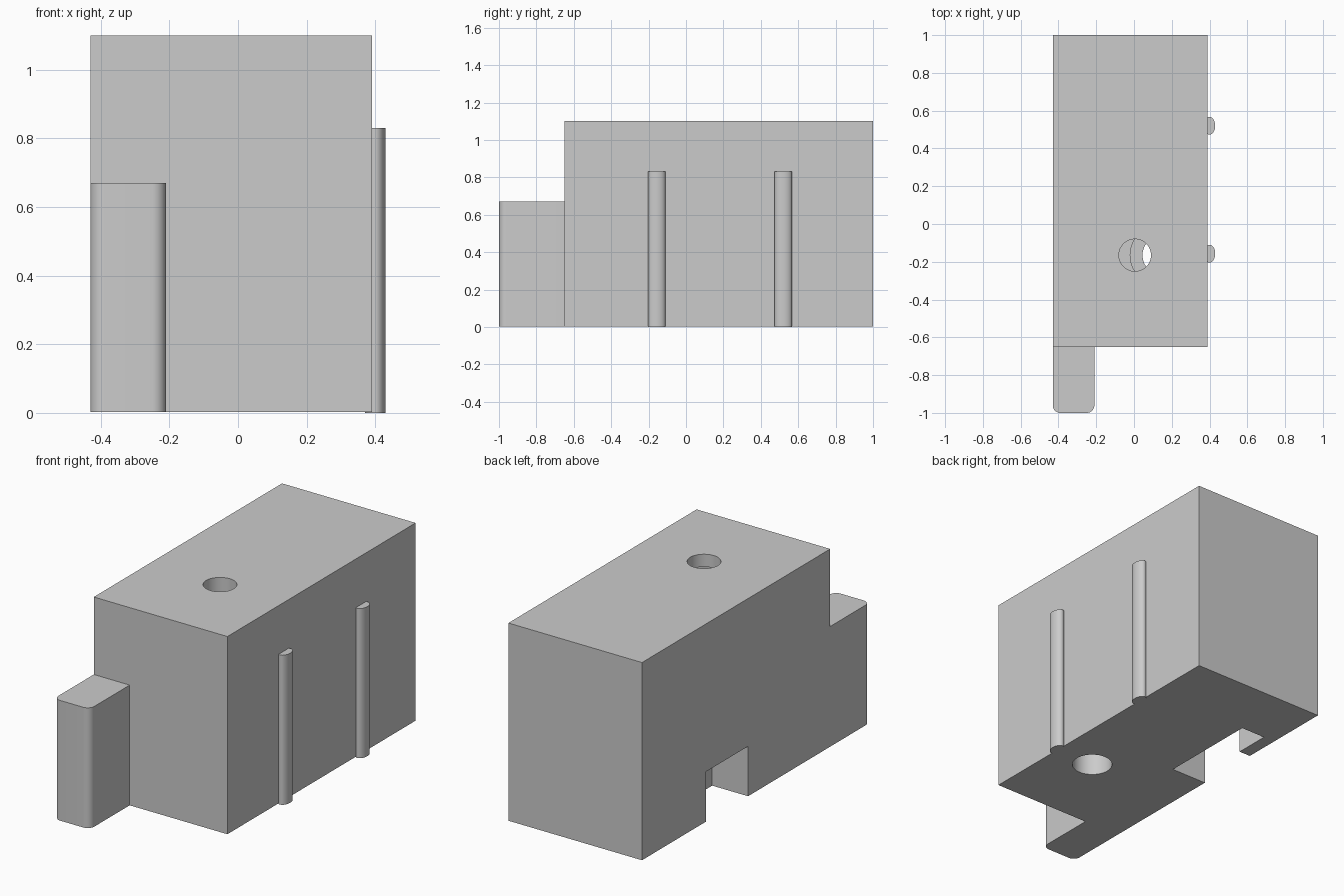
import bpy
import bmesh
import math

cube = bpy.data.objects.get("Cube")
if cube:
    bpy.data.objects.remove(cube, do_unlink=True)

grey = bpy.data.materials.new("plain_grey")
grey.use_nodes = True
COLOUR = (0.6, 0.6, 0.6, 1)
grey.diffuse_color = COLOUR
grey.node_tree.nodes["Principled BSDF"].inputs["Base Color"].default_value = COLOUR


def prism(name, outline, z0, z1):
    """Upright solid from a counter-clockwise outline."""
    bm = bmesh.new()
    face = bm.faces.new([bm.verts.new((x, y, z0)) for x, y in outline])
    top = bmesh.ops.extrude_face_region(bm, geom=[face])["geom"]
    verts = [v for v in top if isinstance(v, bmesh.types.BMVert)]
    bmesh.ops.translate(bm, verts=verts, vec=(0, 0, z1 - z0))
    bmesh.ops.recalc_face_normals(bm, faces=bm.faces)
    mesh = bpy.data.meshes.new(name)
    bm.to_mesh(mesh)
    bm.free()
    mesh.materials.append(grey)
    obj = bpy.data.objects.new(name, mesh)
    bpy.context.collection.objects.link(obj)
    return obj


def arc(cx, cy, rx, ry, start=0, end=360, steps=64):
    """Points on an elliptical arc, angles in degrees."""
    count = steps if end - start == 360 else steps + 1
    angles = [math.radians(start + (end - start) * i / steps) for i in range(count)]
    return [(cx + rx * math.cos(a), cy + ry * math.sin(a)) for a in angles]


def activate(obj):
    bpy.ops.object.select_all(action="DESELECT")
    obj.select_set(True)
    bpy.context.view_layer.objects.active = obj


def cut(obj, cutter):
    cutter.hide_render = True
    mod = obj.modifiers.new("cut", "BOOLEAN")
    mod.operation = "DIFFERENCE"
    mod.solver = "EXACT"
    mod.object = cutter
    activate(obj)
    bpy.ops.object.modifier_apply(modifier=mod.name)
    bpy.data.objects.remove(cutter, do_unlink=True)


def smooth(obj):
    activate(obj)
    bpy.ops.object.shade_smooth_by_angle(angle=math.radians(30))


LEFT, RIGHT, FRONT, BACK = -0.43, 0.39, -0.65, 1.0
BASE, TOP = 0.003, 1.1
HOLE_Y = -0.165

# Main block
body = prism("body", [(LEFT, FRONT), (RIGHT, FRONT), (RIGHT, BACK), (LEFT, BACK)], BASE, TOP)

# Hooked slot in the lower side, with a thin lip behind its opening
slot = [(-0.5, 0.07), (-0.21, 0.07), (-0.21, 0.64), (-0.36, 0.64), (-0.36, 0.44), (-0.5, 0.44)]
cut(body, prism("slot_cutter", slot, -0.1, 0.28))

# Offset stepped bore: wide shaft below, chamber, narrow opening above
cut(body, prism("chamber_cutter", arc(0.14, HOLE_Y, 0.16, 0.16), 0.5, 1.03))
cut(body, prism("shaft_cutter", arc(0.15, HOLE_Y, 0.105, 0.105), -0.1, 0.6))
cut(body, prism("opening_cutter", arc(0.005, HOLE_Y, 0.085, 0.085), 1.0, 1.2))
smooth(body)

# Front arm with rounded outer corners
ARM_RIGHT, R = -0.21, 0.04
arm_outline = [(ARM_RIGHT, FRONT), (LEFT, FRONT)]
arm_outline += arc(LEFT + R, -1 + R, R, R, 180, 270, 10)
arm_outline += arc(ARM_RIGHT - R, -1 + R, R, R, 270, 360, 10)
smooth(prism("front_arm", arm_outline, BASE, 0.67))

# Side ribs
for name, y in (("front_rib", -0.157), ("back_rib", 0.52)):
    smooth(prism(name, arc(0.4, y, 0.03, 0.047, steps=48), 0, 0.83))
